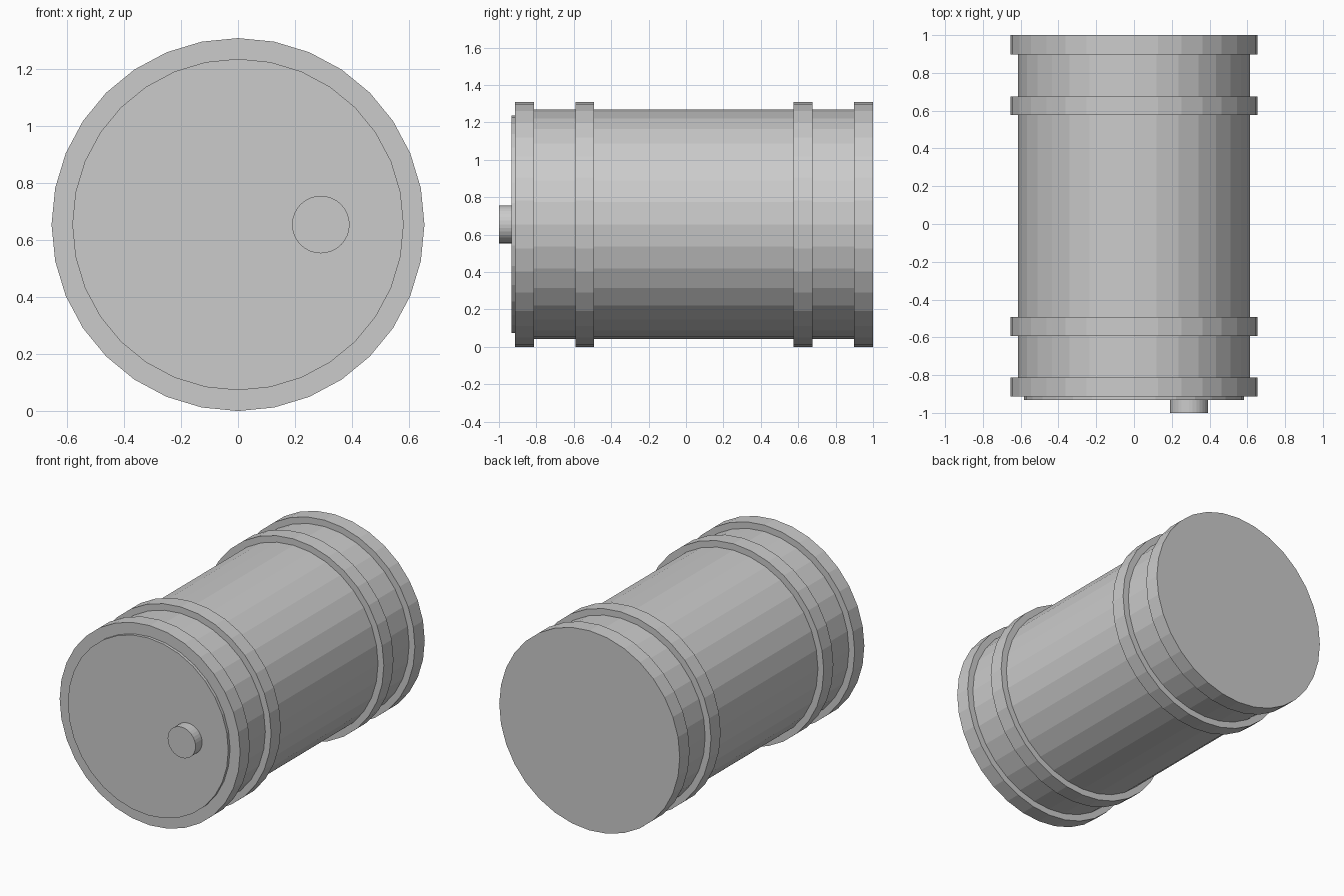
import bpy, math

cube = bpy.data.objects.get("Cube")
if cube:
    bpy.data.objects.remove(cube, do_unlink=True)

# One plain grey for the whole drum
grey = bpy.data.materials.new("grey metal")
grey.use_nodes = True
colour = (0.6, 0.6, 0.6, 1)
grey.diffuse_color = colour
grey.node_tree.nodes["Principled BSDF"].inputs["Base Color"].default_value = colour

AXIS_Z = 0.655


def disc(name, radius, y0, y1, x=0.0):
    """Flat-faceted cylinder lying along y between y0 and y1."""
    bpy.ops.mesh.primitive_cylinder_add(
        vertices=32, radius=radius, depth=y1 - y0,
        location=(x, (y0 + y1) / 2, AXIS_Z), rotation=(math.pi / 2, 0, 0))
    obj = bpy.context.object
    obj.name = name
    obj.data.materials.append(grey)
    return obj


# Drum body
disc("drum_body", 0.613, -0.9, 0.99)

# Raised hoops
disc("front_rim", 0.655, -0.913, -0.813)
disc("front_hoop", 0.655, -0.592, -0.492)
disc("back_hoop", 0.655, 0.576, 0.676)
disc("back_rim", 0.655, 0.898, 1.0)

# Lid and filler cap
disc("lid", 0.582, -0.932, -0.9)
disc("filler_cap", 0.101, -1.0, -0.92, x=0.291)
